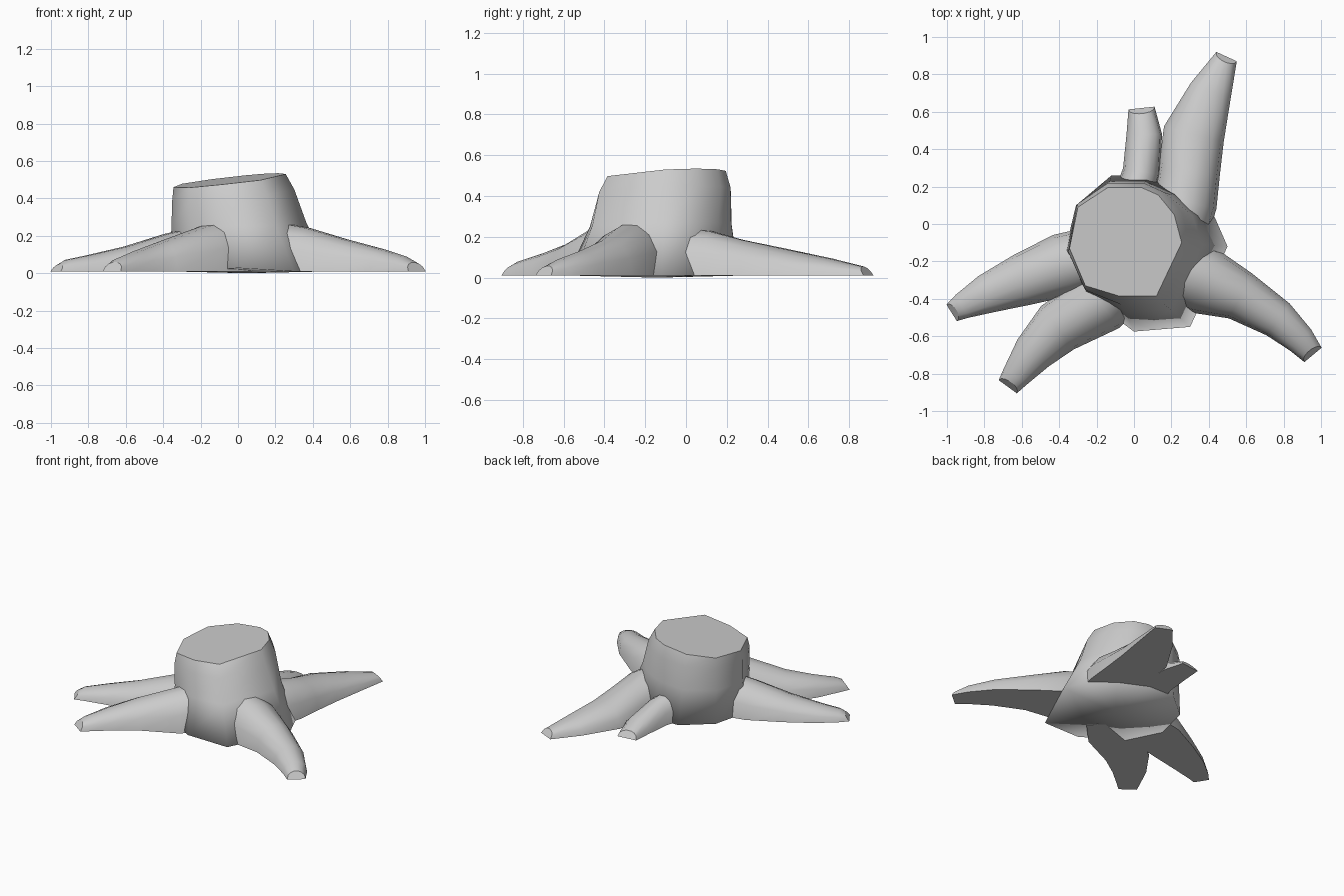
import bpy, bmesh, math
from mathutils import Vector

if "Cube" in bpy.data.objects:
    bpy.data.objects.remove(bpy.data.objects["Cube"])


def finish(bm, name, sharp_faces):
    """Smooth-shade the mesh, with hard edges around the given caps."""
    bmesh.ops.recalc_face_normals(bm, faces=bm.faces[:])
    for f in bm.faces:
        f.smooth = True
    for f in sharp_faces:
        for e in f.edges:
            e.smooth = False
    me = bpy.data.meshes.new(name)
    bm.to_mesh(me)
    bm.free()
    ob = bpy.data.objects.new(name, me)
    bpy.context.collection.objects.link(ob)
    return ob


def bridge(bm, a, b):
    n = len(a)
    return [bm.faces.new((a[i], a[(i + 1) % n], b[(i + 1) % n], b[i])) for i in range(n)]


# Trunk: irregular ten-sided outlines, wide foot leaning to a tilted cut
foot = [(0.50, -0.12), (0.43, 0.04), (0.28, 0.16), (0.08, 0.255), (-0.12, 0.26),
        (-0.31, 0.10), (-0.37, -0.15), (-0.25, -0.39), (0.0, -0.575), (0.30, -0.55)]
cut = [(0.255, -0.10), (0.20, 0.08), (0.13, 0.15), (0.06, 0.195), (-0.14, 0.195),
       (-0.30, 0.09), (-0.345, -0.13), (-0.26, -0.33), (-0.08, -0.385), (0.12, -0.385)]
cut[1:4] = [(0.215, 0.05), (0.13, 0.155), (0.04, 0.195)]


def cut_z(x, y):
    return 0.507 + 0.115 * x + 0.06 * y


bm = bmesh.new()
rings = []
for t, lift in ((0, 0), (0.5, 0.0), (0.84, 0.014), (1, 0)):
    ring = []
    for i, ((fx, fy), (cx, cy)) in enumerate(zip(foot, cut)):
        s = t + (0.05 if t == 0.5 else 0)
        x, y = fx + (cx - fx) * s, fy + (cy - fy) * s
        x, y = x + lift * (0.5 if x > 0 else -0.2), y + lift * (1 if y > 0 else -1)
        z0 = 0.028 if i == 8 else 0.01
        ring.append(bm.verts.new((x, y, z0 + (cut_z(cx, cy) - z0) * t)))
    rings.append(ring)
for a, b in zip(rings, rings[1:]):
    bridge(bm, a, b)
top = bm.faces.new(rings[-1])
# Slightly bulging underside
centre = bm.verts.new((0.04, -0.14, 0.0))
for i in range(10):
    bm.faces.new((rings[0][i], centre, rings[0][(i + 1) % 10]))
finish(bm, "stump_trunk", [top])


# Roots: half-round tapering arms with flat undersides; stations are x, y, half width, top z
def root(name, stations):
    bm = bmesh.new()
    pts = [Vector(s[:2]) for s in stations]
    rings = []
    for i, (x, y, w, h) in enumerate(stations):
        d = (pts[min(i + 1, len(pts) - 1)] - pts[max(i - 1, 0)]).normalized()
        side = Vector((d.y, -d.x))
        last = i == len(stations) - 1
        ring = []
        for k in range(8):
            a = math.pi * k / 7
            up = math.sin(a) ** 0.85
            # end cut leans back towards the top
            p = pts[i] + side * (w * math.cos(a)) - d * (0.03 * up if last else 0)
            ring.append(bm.verts.new((p.x, p.y, 0.01 + (h - 0.01) * up)))
        rings.append(ring)
    bottoms = []
    for a, b in zip(rings, rings[1:]):
        bottoms.append(bridge(bm, a, b)[-1])
    caps = [bm.faces.new(rings[0]), bm.faces.new(rings[-1])]
    for f in bottoms:
        for e in f.edges:
            e.smooth = False
    return finish(bm, name, caps + bottoms)


root("root_front_right", [(0.20, -0.25, 0.17, 0.28), (0.37, -0.30, 0.185, 0.247), (0.57, -0.385, 0.135, 0.185),
                          (0.77, -0.51, 0.105, 0.13), (0.89, -0.62, 0.08, 0.09), (0.957, -0.70, 0.06, 0.058)])
root("root_back_right", [(0.23, 0.0, 0.18, 0.25), (0.275, 0.12, 0.17, 0.232), (0.295, 0.28, 0.165, 0.188),
                         (0.32, 0.48, 0.165, 0.145), (0.41, 0.71, 0.115, 0.095), (0.495, 0.895, 0.06, 0.055)])
root("root_back", [(-0.01, 0.12, 0.11, 0.21), (0.04, 0.28, 0.10, 0.165), (0.055, 0.48, 0.095, 0.10),
                   (0.04, 0.62, 0.07, 0.055)])
root("root_left", [(-0.20, -0.17, 0.16, 0.255), (-0.38, -0.22, 0.17, 0.215), (-0.60, -0.30, 0.14, 0.145),
                   (-0.79, -0.375, 0.105, 0.10), (-0.92, -0.44, 0.07, 0.072), (-0.975, -0.475, 0.052, 0.05)])
root("root_front_left", [(-0.05, -0.28, 0.17, 0.29), (-0.18, -0.42, 0.17, 0.255), (-0.41, -0.555, 0.145, 0.17),
                         (-0.54, -0.69, 0.11, 0.12), (-0.635, -0.815, 0.075, 0.08), (-0.675, -0.87, 0.06, 0.06)])
